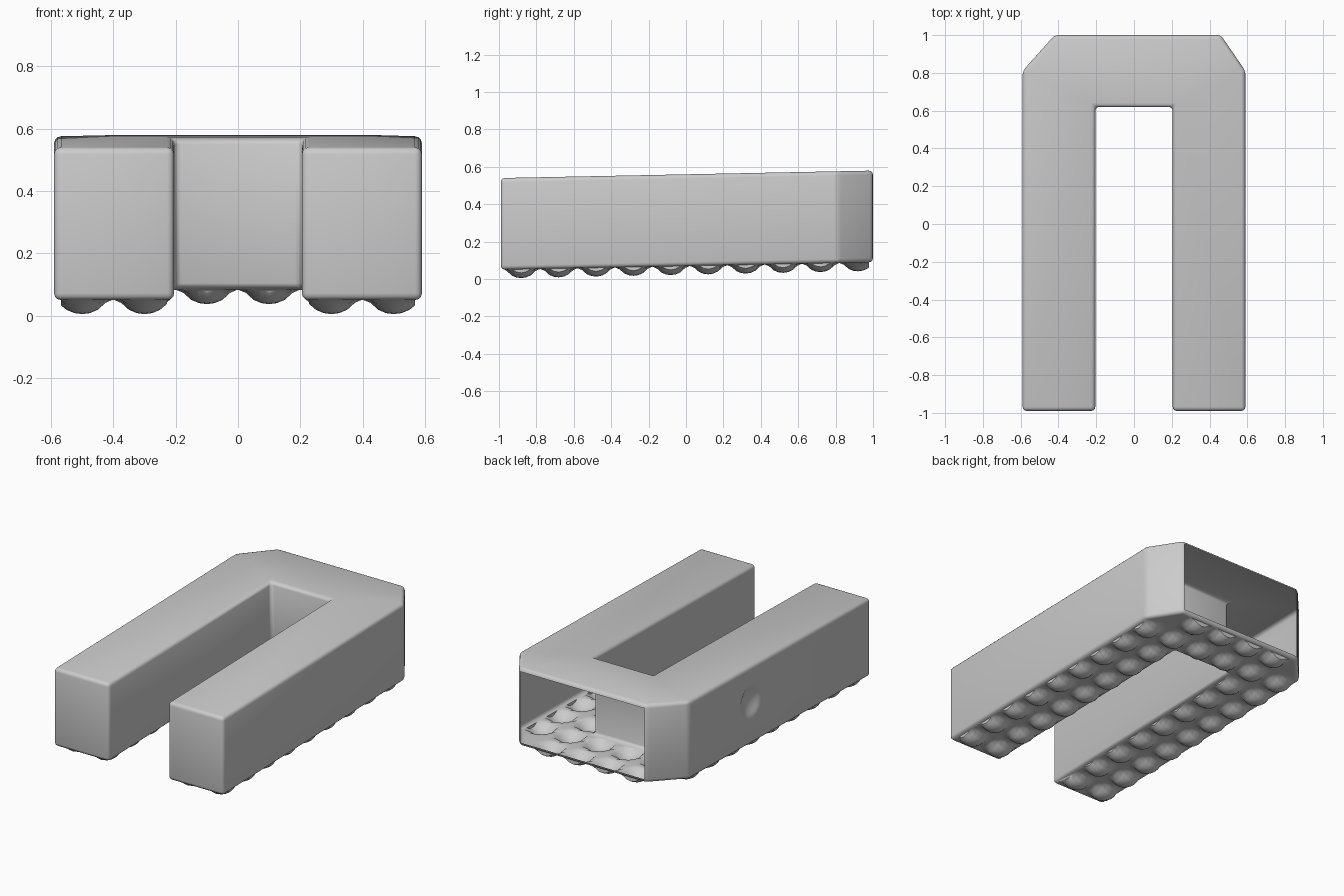
import bpy, bmesh, math
from mathutils import Vector

if "Cube" in bpy.data.objects:
    bpy.data.objects.remove(bpy.data.objects["Cube"])

grey = bpy.data.materials.new("light_grey")
grey.diffuse_color = (0.6, 0.6, 0.6, 1)
grey.use_nodes = True
grey.node_tree.nodes["Principled BSDF"].inputs["Base Color"].default_value = grey.diffuse_color

# U-shaped plan outline with chamfered rear corners
OUTLINE = [(-0.59, -0.99), (-0.205, -0.99), (-0.205, 0.62), (0.205, 0.62),
           (0.205, -0.99), (0.59, -0.99), (0.59, 0.81), (0.46, 1.0),
           (-0.42, 1.0), (-0.59, 0.81)]
BOTTOM, HEIGHT = 0.05, 0.49

bm = bmesh.new()
base = bm.faces.new([bm.verts.new((x, y, BOTTOM)) for x, y in OUTLINE])
ext = bmesh.ops.extrude_face_region(bm, geom=[base], use_keep_orig=True)
bmesh.ops.translate(bm, vec=(0, 0, HEIGHT),
                    verts=[g for g in ext["geom"] if isinstance(g, bmesh.types.BMVert)])
bmesh.ops.recalc_face_normals(bm, faces=bm.faces)

# Rounded edges
bmesh.ops.bevel(bm, geom=list(bm.edges), offset=0.022, segments=3,
                profile=0.5, affect='EDGES')
bm.normal_update()

# Open rear wall
rear = [f for f in bm.faces if f.normal.y > 0.99 and f.calc_center_median().y > 0.9]
bmesh.ops.delete(bm, geom=rear, context='FACES')


def grid_cut(test, axis, start, stop, step):
    """Slice the faces that pass the test at regular steps along one axis."""
    normal = Vector((0, 0, 0))
    normal[axis] = 1
    for i in range(round((stop - start) / step) + 1):
        bm.normal_update()
        faces = [f for f in bm.faces if test(f)]
        geom = set(faces)
        for f in faces:
            geom.update(f.edges)
            geom.update(f.verts)
        bmesh.ops.bisect_plane(bm, geom=list(geom), dist=1e-5,
                               plane_co=normal * (start + i * step), plane_no=normal)


def is_bottom(f):
    return f.normal.z < -0.99


def is_left_wall(f):
    return f.normal.x < -0.99 and f.calc_center_median().x < -0.5


# Studded underside
grid_cut(is_bottom, 0, -0.575, 0.575, 0.025)
grid_cut(is_bottom, 1, -0.98, 0.97, 0.025)
STUDS = [(sx * x, -0.88 + 0.2 * row) for row in range(10)
         for x in (0.1, 0.3, 0.5) for sx in (-1, 1)
         if (x > 0.2 or row > 7) and not (x > 0.4 and row == 9)]
bm.normal_update()
under = {v for f in bm.faces if is_bottom(f) for v in f.verts}
for v in under:
    r = min(math.hypot(v.co.x - x, v.co.y - y) for x, y in STUDS) / 0.08
    if r < 1:
        v.co.z -= 0.047 * (1 - r * r) ** 0.7

# Shallow dent in the left wall
grid_cut(is_left_wall, 1, 0.06, 0.34, 0.02)
grid_cut(is_left_wall, 2, 0.18, 0.46, 0.02)
for v in bm.verts:
    r = math.hypot(v.co.y - 0.2, v.co.z - 0.32) / 0.1
    if v.co.x < -0.5 and r < 1:
        v.co.x += 0.03 * (1 - r * r)

# Whole body rises gently to the rear
for v in bm.verts:
    v.co.z += 0.02 * (v.co.y + 1)

mesh = bpy.data.meshes.new("u_shaped_shell")
bmesh.ops.triangulate(bm, faces=[f for f in bm.faces if len(f.verts) > 4])
bm.to_mesh(mesh)
bm.free()
mesh.materials.append(grey)
shell = bpy.data.objects.new("u_shaped_shell", mesh)
bpy.context.collection.objects.link(shell)
bpy.context.view_layer.objects.active = shell
shell.select_set(True)
bpy.ops.object.shade_smooth_by_angle(angle=math.radians(40))
